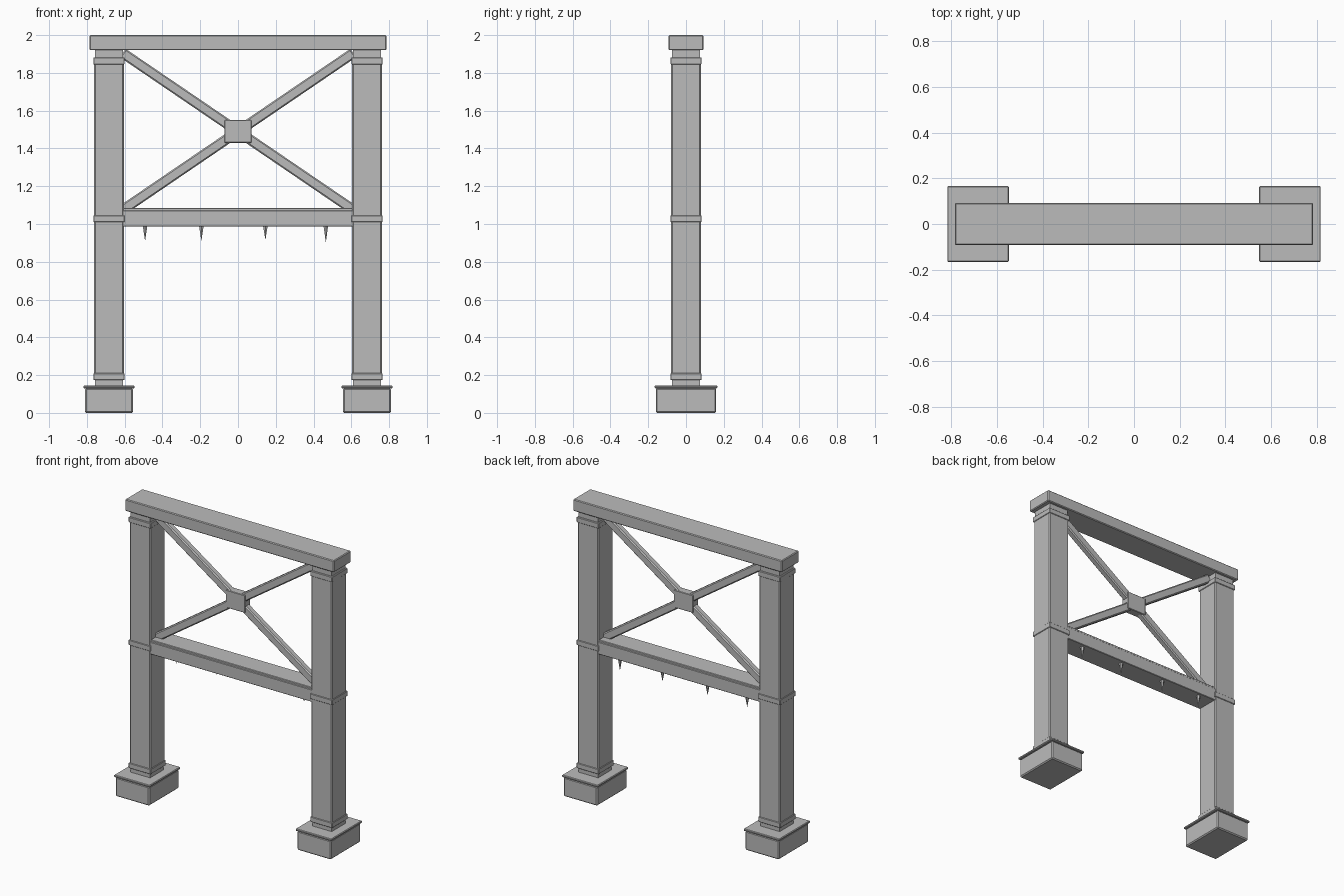
import bpy, math
from mathutils import Vector

cube = bpy.data.objects.get("Cube")
if cube:
    bpy.data.objects.remove(cube, do_unlink=True)

grey = bpy.data.materials.new("plain_grey")
grey.use_nodes = True
grey.diffuse_color = (0.5, 0.5, 0.5, 1)
grey.node_tree.nodes["Principled BSDF"].inputs["Base Color"].default_value = (0.5, 0.5, 0.5, 1)


def finish(name, bevel):
    obj = bpy.context.object
    obj.name = name
    obj.data.materials.append(grey)
    if bevel:
        mod = obj.modifiers.new("chamfer", "BEVEL")
        mod.width = bevel
        mod.segments = 1
    return obj


def box(name, centre, size, bevel=0.0, tilt=0.0):
    bpy.ops.mesh.primitive_cube_add(size=1, location=centre)
    obj = bpy.context.object
    for v in obj.data.vertices:
        v.co *= Vector(size)
    obj.rotation_euler.y = tilt
    return finish(name, bevel)


def slab(name, x, z0, z1, width, depth, bevel=0.0):
    return box(name, (x, 0, (z0 + z1) / 2), (width, depth, z1 - z0), bevel)


# Posts with footings, collars and necks
for side, sx in (("left", 1), ("right", -1)):
    x = 0.683 * sx
    slab(side + "_footing", x, 0, 0.13, 0.254, 0.32, 0.007)
    slab(side + "_footing_cap", x, 0.13, 0.145, 0.27, 0.332, 0.004)
    slab(side + "_post_neck", x, 0.14, 1.92, 0.146, 0.146)
    slab(side + "_post_shaft", x, 0.19, 1.86, 0.158, 0.158, 0.008)
    for part, z in (("lower", 0.192), ("middle", 1.028), ("upper", 1.863)):
        slab(f"{side}_{part}_collar", x, z - 0.018, z + 0.018, 0.166, 0.166, 0.003)

# Top beam and crossbeam
slab("top_beam", 0, 1.92, 2.0, 1.57, 0.184, 0.005)
slab("crossbeam", 0, 0.987, 1.071, 1.23, 0.15, 0.003)
slab("crossbeam_top_strip", 0, 1.067, 1.084, 1.22, 0.144, 0.003)

# Diagonal braces and their central plate
run, rise = 1.22, 0.83
for name, s in (("falling_brace", 1), ("rising_brace", -1)):
    box(name, (0, 0, 1.49), (math.hypot(run, rise), 0.044, 0.054), 0.007,
        s * math.atan2(rise, run))
box("brace_plate", (0, 0, 1.49), (0.144, 0.056, 0.12), 0.003)

# Spikes hanging under the back of the crossbeam
for i, (x, length) in enumerate(((-0.492, 0.08), (-0.194, 0.08), (0.145, 0.075), (0.465, 0.088))):
    bpy.ops.mesh.primitive_cone_add(vertices=6, radius1=0.014, radius2=0, depth=length,
                                    location=(x, 0.045, 0.99 - length / 2),
                                    rotation=(math.pi, 0, 0))
    finish(f"hanging_spike_{i + 1}", 0)
